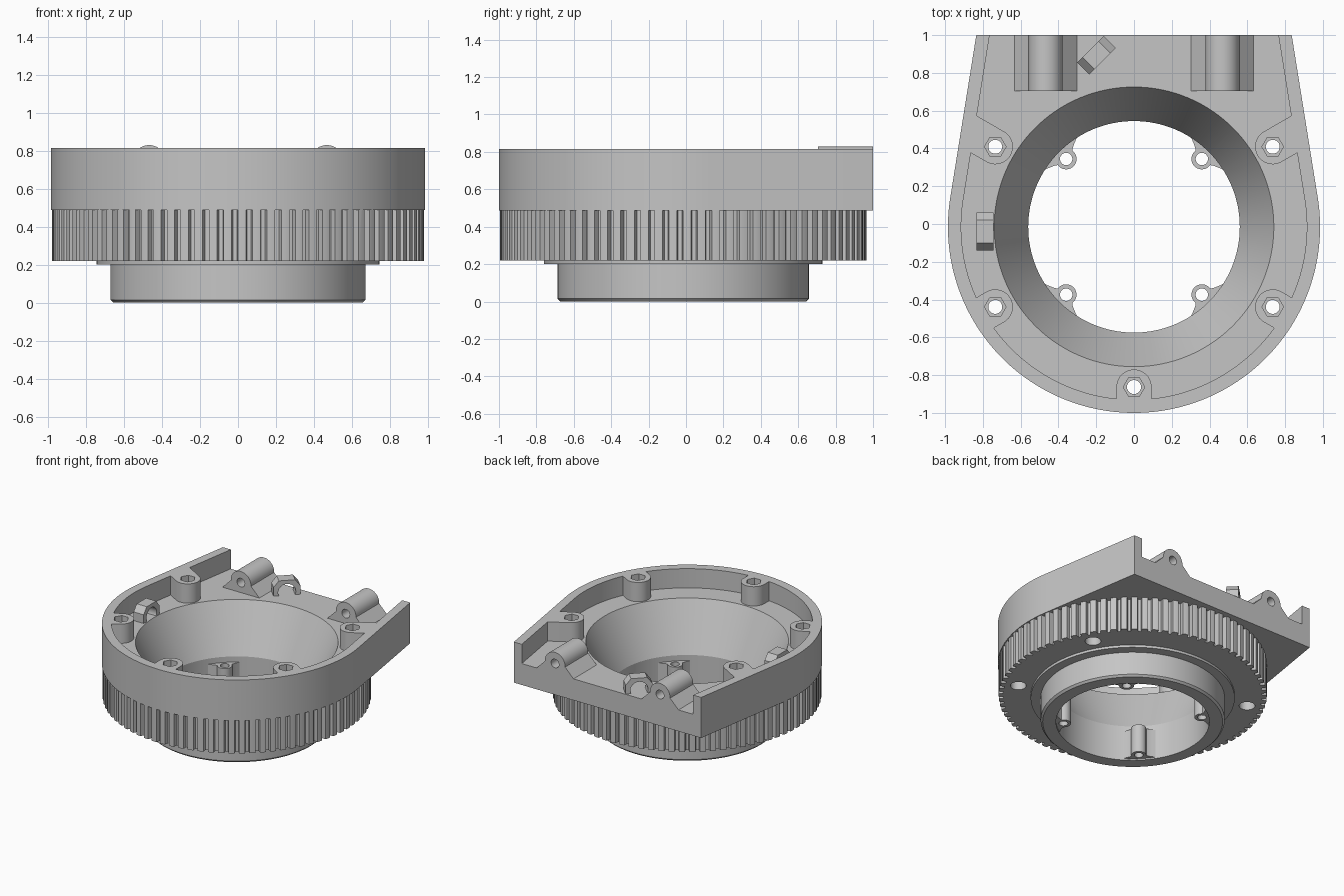
import bpy, bmesh
from math import sin, cos, pi, radians
from mathutils import Matrix, Vector

if "Cube" in bpy.data.objects:
    bpy.data.objects.remove(bpy.data.objects["Cube"])

CY = -0.015                      # centre of the round end
FLOOR, TOP, BASE = 0.66, 0.815, 0.488
TAPER = radians(9.1)             # lean of the straight side walls
CENTRE = Matrix.Translation((0, CY, 0))
BOSS_ANGLES = (30, 150, 210, 270, 330)
POST_ANGLES = (45, 135, 225, 315)
BOSS_R, POST_R = 0.848, 0.508    # distance of bosses and posts from the centre

grey = bpy.data.materials.new("plain grey")
grey.use_nodes = True
GREY = (0.56, 0.56, 0.56, 1)
grey.diffuse_color = GREY
grey.node_tree.nodes["Principled BSDF"].inputs["Base Color"].default_value = GREY


def finish(name, bm):
    bmesh.ops.recalc_face_normals(bm, faces=bm.faces)
    mesh = bpy.data.meshes.new(name)
    bm.to_mesh(mesh)
    bm.free()
    mesh.materials.append(grey)
    obj = bpy.data.objects.new(name, mesh)
    bpy.context.collection.objects.link(obj)
    return obj


def prism(name, outline, z0, z1, places=(Matrix(),)):
    """Extrude a flat outline along the local z axis, once for each placement."""
    bm = bmesh.new()
    for place in places:
        base = bm.faces.new([bm.verts.new(place @ Vector((x, y, z0))) for x, y in outline])
        up = bmesh.ops.extrude_face_region(bm, geom=[base])["geom"]
        bmesh.ops.translate(bm, vec=place.to_3x3() @ Vector((0, 0, z1 - z0)),
                            verts=[v for v in up if isinstance(v, bmesh.types.BMVert)])
    return finish(name, bm)


def lathe(name, profile, segments, places=(CENTRE,)):
    """Turn a (radius, z) profile round the z axis and cap both ends."""
    bm = bmesh.new()
    for place in places:
        rings = [[bm.verts.new(place @ Vector((r * cos(2 * pi * i / segments),
                                               r * sin(2 * pi * i / segments), z)))
                  for i in range(segments)] for r, z in profile]
        for a, b in zip(rings, rings[1:]):
            for i in range(segments):
                j = (i + 1) % segments
                bm.faces.new((a[i], a[j], b[j], b[i]))
        bm.faces.new(rings[0])
        bm.faces.new(rings[-1])
    return finish(name, bm)


def combine(obj, other, operation):
    mod = obj.modifiers.new("combine", "BOOLEAN")
    mod.operation, mod.object, mod.solver = operation, other, "EXACT"
    graph = bpy.context.evaluated_depsgraph_get()
    mesh = bpy.data.meshes.new_from_object(obj.evaluated_get(graph))
    obj.modifiers.clear()
    obj.data = mesh
    bpy.data.objects.remove(other)


def around(angles, radius=0.0):
    return [CENTRE @ Matrix.Rotation(radians(a), 4, "Z") @ Matrix.Translation((radius, 0, 0))
            for a in angles]


def arc(r, a0, a1, n, cx=0.0, cy=0.0):
    return [(cx + r * cos(a0 + (a1 - a0) * i / n), cy + r * sin(a0 + (a1 - a0) * i / n))
            for i in range(n + 1)]


def shell_outline(r, back):
    """Round front with tangent sides running to the back edge."""
    pts = arc(r, -pi - TAPER, TAPER, 110, cy=CY)
    x, y = pts[-1]
    xb = x - (back - y) * sin(TAPER) / cos(TAPER)
    return pts + [(xb, back), (-xb, back)]


# Tray: outer shell, hollowed but leaving the screw bosses on the wall
body = prism("housing", shell_outline(0.985, 1.0), BASE, TOP)
recess = prism("recess_cutter", shell_outline(0.915, 1.2), FLOOR, 1.0)
boss = arc(0.093, pi / 2, 3 * pi / 2, 20) + [(0.2, -0.093), (0.2, 0.093)]
combine(recess, prism("boss_shape", boss, 0.5, 1.2, around(BOSS_ANGLES, BOSS_R)), "DIFFERENCE")
combine(body, recess, "DIFFERENCE")

# Toothed belt ring
TEETH = 80
step = 2 * pi / TEETH
ring = []
for t in range(TEETH):
    for share, r in ((0, 0.978), (0.28, 0.98), (0.56, 0.978), (0.64, 0.945), (0.92, 0.945)):
        a = (t + share) * step
        ring.append((r * cos(a), CY + r * sin(a)))
combine(body, prism("toothed_ring", ring, 0.22, 0.55), "UNION")

# Flange and neck under the ring
combine(body, lathe("neck", [(0.657, 0), (0.672, 0.015), (0.672, 0.2), (0.745, 0.2),
                             (0.745, 0.3)], 128), "UNION")

# Funnel and straight bore
combine(body, lathe("bore_cutter", [(0.56, -0.1), (0.56, 0.285), (0.75, 0.68)], 128),
        "DIFFERENCE")

# Screw posts flaring into the neck wall
flare = [(0.6, 0.14), (0.55, 0.125), (0.536, 0.09), (0.526, 0.068)]
post = flare + arc(0.055, pi * 0.45, pi * 1.55, 20, cx=POST_R) + [(x, -y) for x, y in flare[::-1]]
combine(body, prism("posts", post, 0.012, 0.24, around(POST_ANGLES)), "UNION")
combine(body, lathe("post_holes", [(0.033, -0.1), (0.033, 0.4)], 20,
                    around(POST_ANGLES, POST_R)), "DIFFERENCE")

# Boss holes: wide below, narrow through, hexagonal nut seat on top
combine(body, lathe("boss_holes", [(0.058, 0.1), (0.058, 0.4), (0.037, 0.4), (0.037, 1)], 24,
                    around(BOSS_ANGLES, BOSS_R)), "DIFFERENCE")
seats = [CENTRE @ Matrix.Translation((BOSS_R * cos(radians(a)), BOSS_R * sin(radians(a)), 0))
         for a in BOSS_ANGLES]
combine(body, lathe("nut_seats", [(0.057, 0.73), (0.057, 1)], 6, seats), "DIFFERENCE")


def upright(name, outline, hole, z, depth, place):
    """A standing block drawn in (across, height), with a round hole along its depth."""
    stand = place @ Matrix.Rotation(pi / 2, 4, "X")
    obj = prism(name, outline, -depth / 2, depth / 2, [stand])
    combine(obj, prism("hole_cutter", arc(hole, 0, 2 * pi * 23 / 24, 23, cy=z), -depth, depth,
                       [stand]), "DIFFERENCE")
    return obj


# Hinge barrels on the open back edge
parts = [body]
barrel = [(-0.165, -0.01), (0.165, -0.01), (0.165, 0.0), (0.09, 0.075)] \
    + arc(0.09, 0, pi, 24, cy=0.08) + [(-0.09, 0.075), (-0.165, 0.0)]
for side, x in (("left", 0.468), ("right", -0.468)):
    parts.append(upright(side + "_barrel", barrel, 0.035, 0.08, 0.295,
                         Matrix.Translation((x, 0.8525, FLOOR))))

# Cable clips: chamfered arches with an open underside
clip = [(-0.1, -0.005), (-0.1, 0.07), (-0.06, 0.12), (0.06, 0.12), (0.1, 0.07), (0.1, -0.005)]
for name, x, y, turn in (("side_clip", -0.788, -0.04, 90), ("back_clip", -0.198, 0.893, 45)):
    place = Matrix.Translation((x, y, FLOOR)) @ Matrix.Rotation(radians(turn), 4, "Z")
    parts.append(upright(name, clip, 0.066, 0.025, 0.09, place))

# Smooth curved walls, keep hard edges
bpy.ops.object.select_all(action="DESELECT")
for obj in parts:
    obj.select_set(True)
bpy.context.view_layer.objects.active = body
bpy.ops.object.shade_smooth_by_angle(angle=radians(25))
